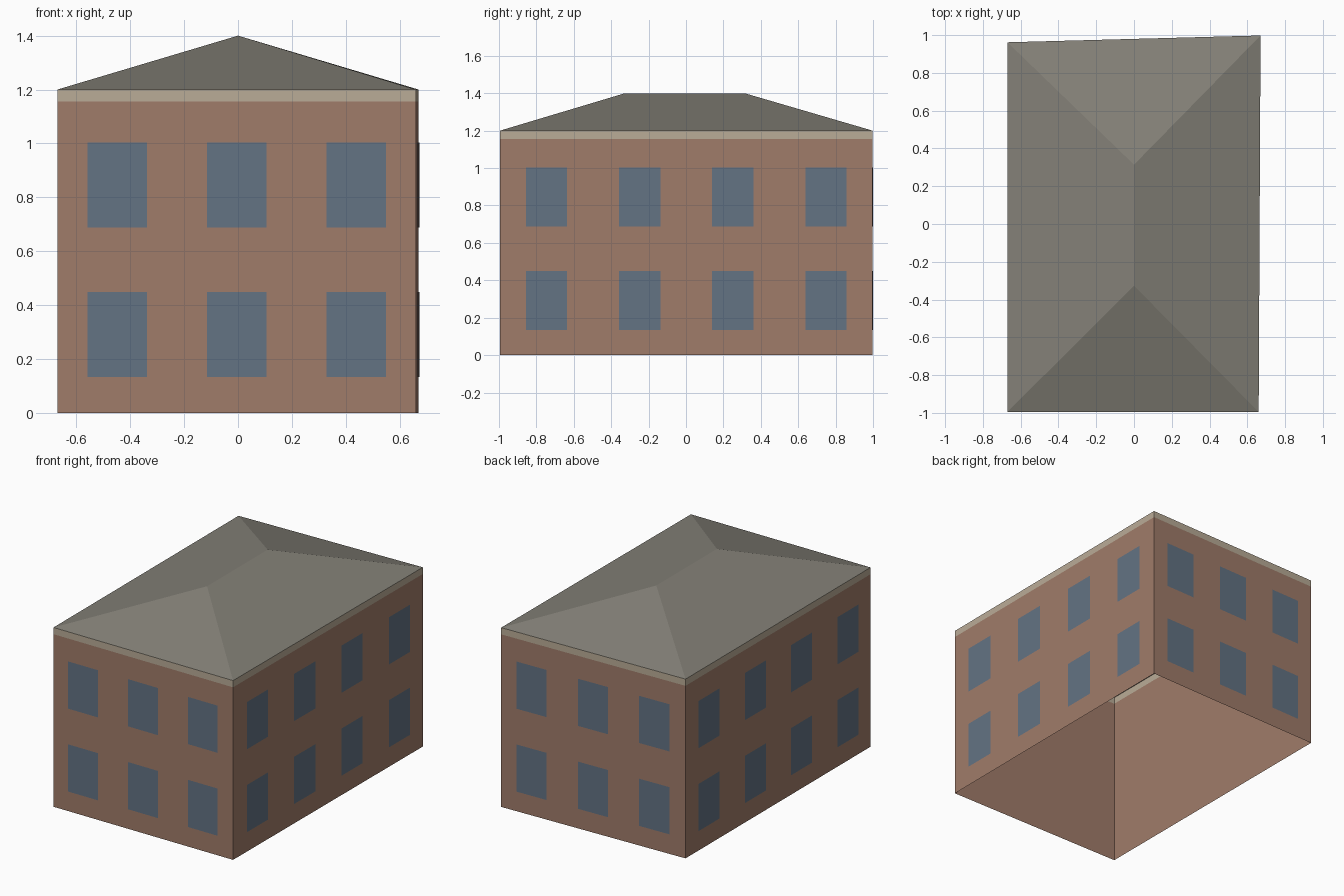
import bpy
from mathutils import Vector

if "Cube" in bpy.data.objects:
    bpy.data.objects.remove(bpy.data.objects["Cube"], do_unlink=True)


def material(name, rgb):
    mat = bpy.data.materials.new(name)
    mat.use_nodes = True
    linear = [(c / 255 / 12.92 if c < 10 else ((c / 255 + 0.055) / 1.055) ** 2.4) for c in rgb]
    mat.diffuse_color = (*linear, 1)
    mat.node_tree.nodes["Principled BSDF"].inputs["Base Color"].default_value = (*linear, 1)
    return mat


def build(name, verts, faces, mat):
    mesh = bpy.data.meshes.new(name)
    mesh.from_pydata([tuple(v) for v in verts], [], faces)
    mesh.materials.append(mat)
    obj = bpy.data.objects.new(name, mesh)
    bpy.context.scene.collection.objects.link(obj)
    return obj


brick = material("brick", (160, 124, 106))
stone = material("pale stone", (186, 172, 151))
glass = material("blue grey glass", (99, 115, 132))
slate = material("grey slate", (131, 128, 119))

# Slightly irregular footprint, counter-clockwise from the front right corner
footprint = [Vector(p) for p in ((-0.67, -0.995, 0), (0.66, -0.995, 0),
                                 (0.67, 0.998, 0), (-0.67, 0.962, 0))]
BAND, EAVES, RIDGE = 1.155, 1.2, 1.4
UP = Vector((0, 0, 1))


def ring(z):
    return [p + UP * z for p in footprint]


def strip(name, low, high, mat):
    sides = [(i, (i + 1) % 4, (i + 1) % 4 + 4, i + 4) for i in range(4)]
    return build(name, ring(low) + ring(high), sides, mat)


# Open-bottomed wall shell and the band under the eaves
strip("walls", 0, BAND, brick)
strip("eaves_band", BAND, EAVES, stone)

# Hipped roof
ridge = [Vector((0, -0.327, RIDGE)), Vector((0, 0.314, RIDGE))]
build("hip_roof", ring(EAVES) + ridge,
      [(0, 1, 4), (1, 2, 5, 4), (2, 3, 5), (3, 0, 4, 5)], slate)

# Window plates, two rows on every wall
WIDTH, HEIGHT, OFFSET = 0.221, 0.316, 0.004
names = ("front", "left", "back", "right")
for i, (side, columns) in enumerate(zip(names, (3, 4, 3, 4))):
    start, end = footprint[i], footprint[(i + 1) % 4]
    along = (end - start).normalized()
    out = along.cross(UP)
    verts, faces = [], []
    for sill in (0.133, 0.688):
        for c in range(columns):
            mid = start.lerp(end, (c + 0.5) / columns) + out * OFFSET + UP * sill
            half, rise = along * WIDTH / 2, UP * HEIGHT
            n = len(verts)
            verts += [mid - half, mid + half, mid + half + rise, mid - half + rise]
            faces.append((n, n + 1, n + 2, n + 3))
    build(side + "_windows", verts, faces, glass)
